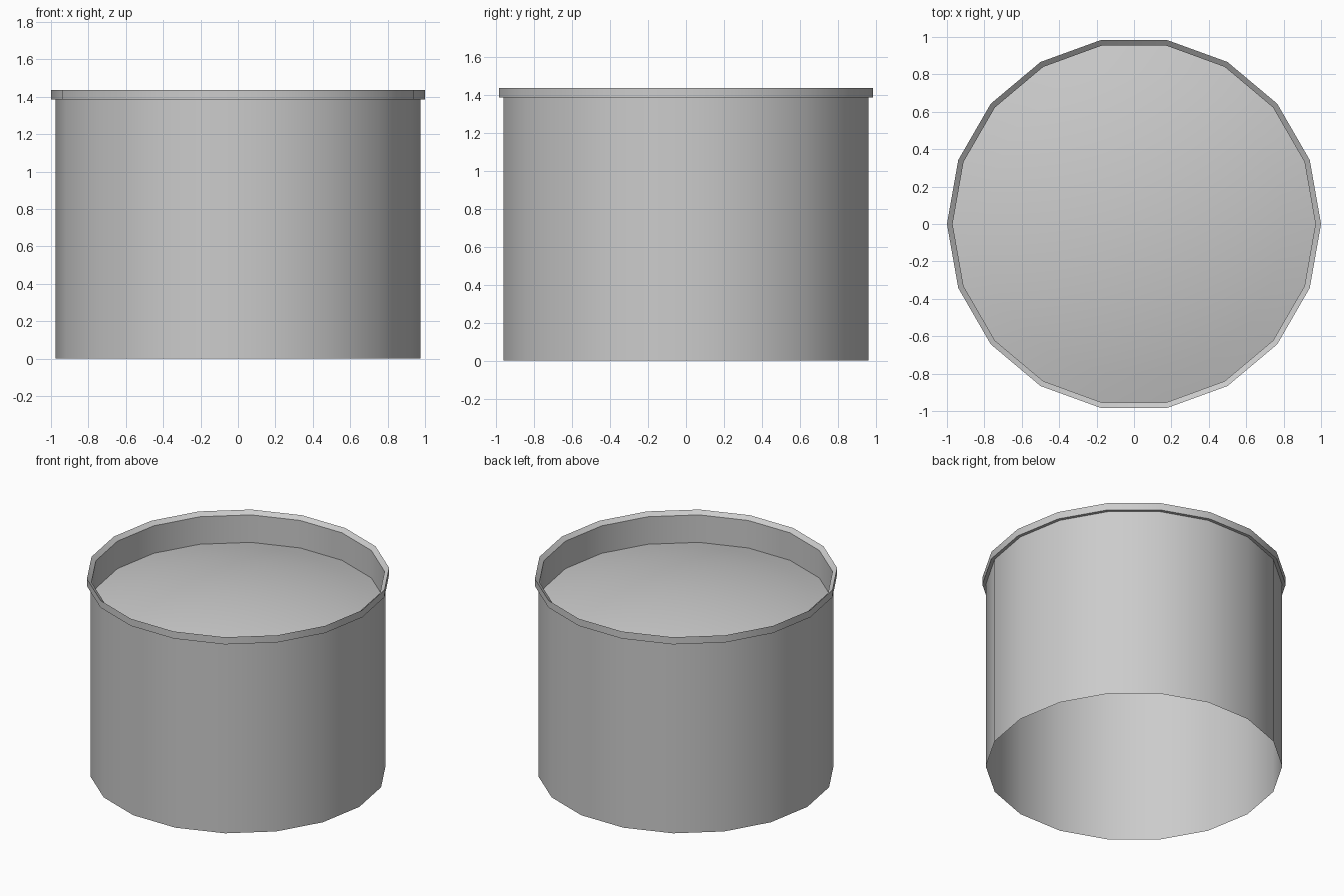
import bpy, bmesh, math

if "Cube" in bpy.data.objects:
    bpy.data.objects.remove(bpy.data.objects["Cube"])

SIDES = 18


def lathe(name, profile, angle=40):
    """Sweep an open (radius, z) profile round the z axis; radius 0 makes a pole."""
    bm = bmesh.new()
    rings = []
    for r, z in profile:
        rings.append([bm.verts.new((r * math.cos(2 * math.pi * i / SIDES),
                                    r * math.sin(2 * math.pi * i / SIDES), z))
                      for i in range(SIDES)])
    for a, b in zip(rings, rings[1:]):
        for i in range(SIDES):
            j = (i + 1) % SIDES
            bm.faces.new((a[i], a[j], b[j], b[i]))
    bmesh.ops.remove_doubles(bm, verts=bm.verts, dist=1e-5)
    mesh = bpy.data.meshes.new(name)
    bm.to_mesh(mesh)
    bm.free()
    obj = bpy.data.objects.new(name, mesh)
    bpy.context.collection.objects.link(obj)
    bpy.ops.object.select_all(action='DESELECT')
    obj.select_set(True)
    bpy.context.view_layer.objects.active = obj
    bpy.ops.object.shade_smooth_by_angle(angle=math.radians(angle))
    return obj


# Outer wall, open at the bottom
lathe("outer_wall", [(0.977, 0.0), (0.977, 1.385)])

# Projecting lip whose top slopes inward, then the inner wall
lathe("rim", [(0.977, 1.385), (1.0, 1.385), (1.0, 1.437),
              (0.97, 1.412), (0.97, 1.212)], angle=30)

# Gently domed top recessed below the rim
EDGE_Z, RISE, R = 1.212, 0.13, 0.97
steps = 6
lathe("domed_top", [(R * (1 - k / steps), EDGE_Z + RISE * (1 - (1 - k / steps) ** 2))
                    for k in range(steps + 1)])
